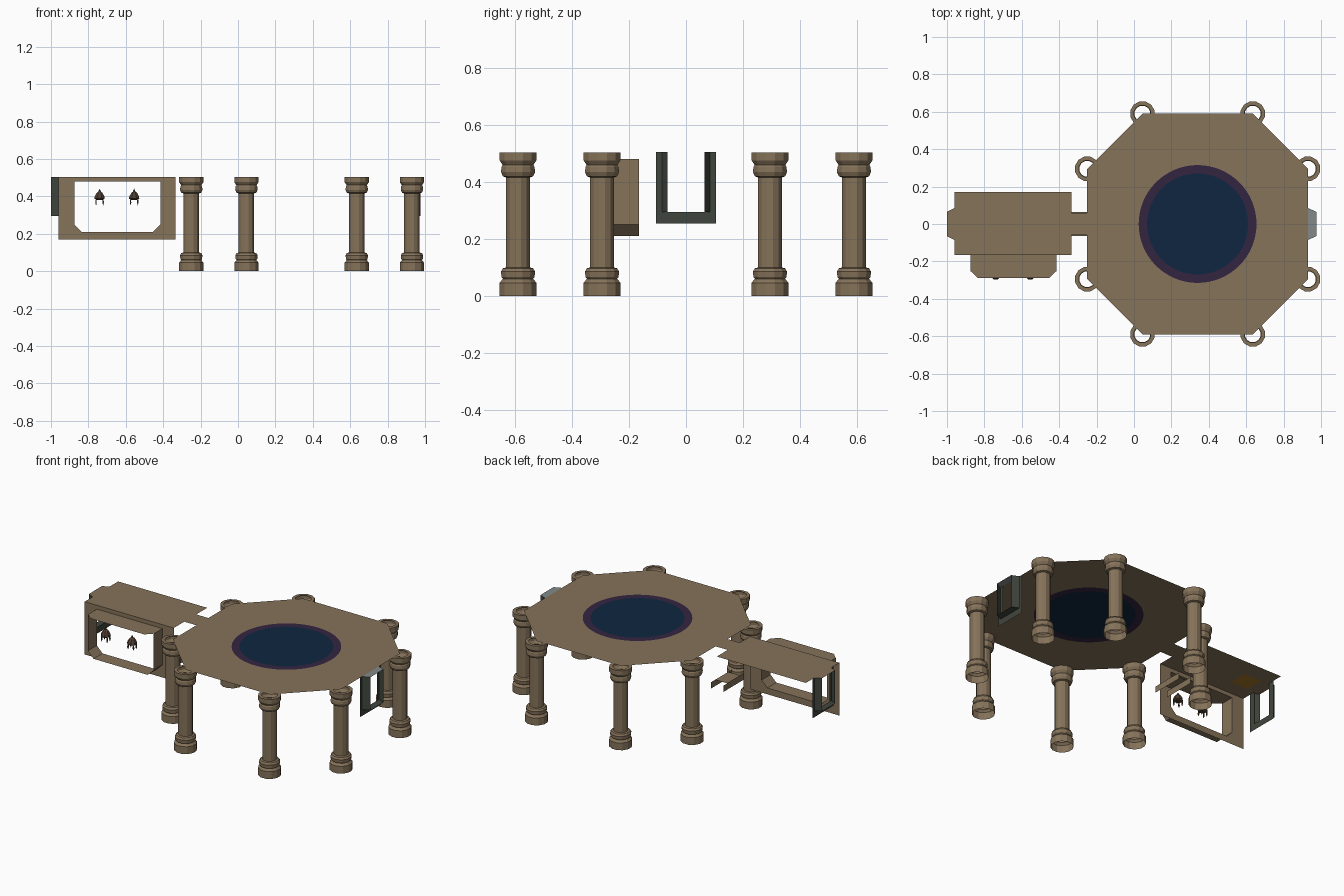
import bpy, bmesh, math

if "Cube" in bpy.data.objects:
    bpy.data.objects.remove(bpy.data.objects["Cube"])

def mat(name, r, g, b):
    m = bpy.data.materials.new(name)
    lin = lambda c: ((c / 255 + 0.055) / 1.055) ** 2.4
    m.diffuse_color = (lin(r), lin(g), lin(b), 1)
    m.use_nodes = True
    m.node_tree.nodes["Principled BSDF"].inputs["Base Color"].default_value = m.diffuse_color
    return m

STONE = mat("tan stone", 134, 115, 90)
PURPLE = mat("dark purple", 52, 37, 65)
BLUE = mat("deep blue", 15, 38, 64)
DARK = mat("dark metal", 64, 69, 61)
GREY = mat("light grey", 130, 137, 138)
GOLD = mat("dark gold", 165, 118, 36)
BROWN = mat("dark brown", 80, 62, 50)

def make(name, faces, *mats):
    """Object from polygons given as point lists; a face may be (points, slot)."""
    bm = bmesh.new()
    for f in faces:
        pts, slot = f if isinstance(f, tuple) else (f, 0)
        bm.faces.new([bm.verts.new(p) for p in pts]).material_index = slot
    bmesh.ops.remove_doubles(bm, verts=bm.verts, dist=1e-5)
    me = bpy.data.meshes.new(name)
    bm.to_mesh(me)
    bm.free()
    for m in mats:
        me.materials.append(m)
    ob = bpy.data.objects.new(name, me)
    bpy.context.collection.objects.link(ob)
    return ob

def flat(pts, z):
    return [(x, y, z) for x, y in pts]

def rect(x0, x1, y0, y1):
    return [(x0, y0), (x1, y0), (x1, y1), (x0, y1)]

def lathe(profile, n, cx=0, cy=0, cz=0):
    ring = lambda r, z, k: (cx + r * math.cos(math.tau * (k + .5) / n),
                            cy + r * math.sin(math.tau * (k + .5) / n), cz + z)
    out = []
    for (r0, z0), (r1, z1) in zip(profile, profile[1:]):
        for k in range(n):
            q = [ring(r0, z0, k), ring(r0, z0, k + 1), ring(r1, z1, k + 1), ring(r1, z1, k)]
            out.append(q if r1 > 0 else q[:3])
    return out

TOP = 0.505
CX = 0.34

# octagonal ceiling with purple ring and blue disc
angles = [math.tau * k / 64 for k in range(64)]
for sx in (1, -1):
    for sy in (1, -1):
        angles += [math.atan2(sy * a, sx * b) % math.tau for a, b in ((.295, .59), (.59, .295))]
angles.sort()

def edge(t):
    c, s = abs(math.cos(t)), abs(math.sin(t))
    return min(.59 / max(c, s), .885 / (c + s))

def polar(r, t):
    return (CX + r * math.cos(t), r * math.sin(t), TOP)

faces = [([polar(.27, t) for t in angles], 2)]
for i, t in enumerate(angles):
    u = angles[(i + 1) % len(angles)]
    faces.append(([polar(.27, t), polar(.315, t), polar(.315, u), polar(.27, u)], 1))
    faces.append(([polar(.315, t), polar(edge(t), t), polar(edge(u), u), polar(.315, u)], 0))
make("octagon_ceiling", faces, STONE, PURPLE, BLUE)

# eight hollow columns
profile = [(.067, 0), (.067, .046), (.055, .06), (.06, .066), (.062, .085), (.055, .097),
           (.043, .1), (.043, .416), (.055, .42), (.062, .435), (.06, .453), (.056, .46),
           (.067, .476), (.067, TOP - .001), (.046, TOP - .001)]
for sx in (1, -1):
    for sy in (1, -1):
        for i, (dx, dy) in enumerate(((.295, .59), (.59, .295))):
            make("column", lathe(profile, 12, CX + sx * dx, sy * dy), STONE)

# side room ceiling, passage ceiling and gold ceiling panel
make("room_ceiling", [flat(rect(-.96, -.335, -.165, .17), TOP)], STONE)
make("passage_ceiling", [flat(rect(-.335, -.25, -.06, .06), TOP)], STONE)
make("ceiling_panel", [flat(rect(-.90, -.78, -.06, .06), TOP - .003)], GOLD)

# passage floor with its threshold bars
bars = [flat(rect(-.335, -.25, -.065, .065), .295)]
for x in (-.335, -.25):
    bars.append([(x, -.105, .255), (x, .105, .255), (x, .105, .295), (x, -.105, .295)])
make("passage_floor", bars, STONE)

# front wall around the bay opening
L, R, B, T, C = -.875, -.415, .21, .48, .04
W = -.165
front = lambda pts: [(x, W, z) for x, z in pts]
make("front_wall", [
    front(rect(-.96, L, .17, TOP)),
    front(rect(R, -.335, .17, TOP)),
    front(rect(L, R, T, TOP)),
    front(rect(L, R, .17, B)),
    front([(L, B), (L + C, B), (L, B + C)]),
    front([(R - C, B), (R, B), (R, B + C)])], STONE)

# bay: sides, sloped lower corners, floor and tapered roof
outline = [(L, T), (L, B + C), (L + C, B), (R - C, B), (R, B + C), (R, T)]
bay = [[(x0, W, z0), (x0, -.255, z0), (x1, -.255, z1), (x1, W, z1)]
       for (x0, z0), (x1, z1) in zip(outline, outline[1:])]
bay.append(flat([(L, W), (L, -.25), (L + C, -.29), (R - C, -.29), (R, -.25), (R, W)], T))
make("bay", bay, STONE)

# doorways at both ends: upright frame, splayed sides, sill, cap
def doorway(name, x0, x1, cap):
    fs = []
    for s in (1, -1):
        fs.append([(x0, s * .065, .255), (x0, s * .105, .255), (x0, s * .105, TOP), (x0, s * .065, TOP)])
        fs.append([(x0, s * .085, .295), (x1, s * .065, .295), (x1, s * .065, TOP), (x0, s * .085, TOP)])
    fs.append([(x0, -.065, .255), (x0, .065, .255), (x0, .065, .295), (x0, -.065, .295)])
    plan = [(x0, -.085), (x1, -.065), (x1, .065), (x0, .085)]
    fs.append(flat(plan, .295))
    make(name + "_frame", fs, DARK)
    make(name + "_cap", [flat(plan, TOP)], cap)

doorway("left_door", -.96, -1.0, STONE)
doorway("right_door", .93, .975, GREY)

# two small lanterns in the bay
for x in (-.74, -.555):
    y = -.268
    fs = lathe([(.02, .382), (.03, .388), (.028, .4), (.016, .42), (.008, .425), (0, .442)], 8, x, y)
    fs.append([(x + .02 * math.cos(math.tau * k / 8), y + .02 * math.sin(math.tau * k / 8), .382)
               for k in range(8)])
    for k in range(4):
        a = math.tau * (k + .5) / 4
        fs += lathe([(.004, .382), (.005, .365), (0, .35)], 4,
                    x + .027 * math.cos(a), y + .02 * math.sin(a))
    make("lantern", fs, BROWN)
